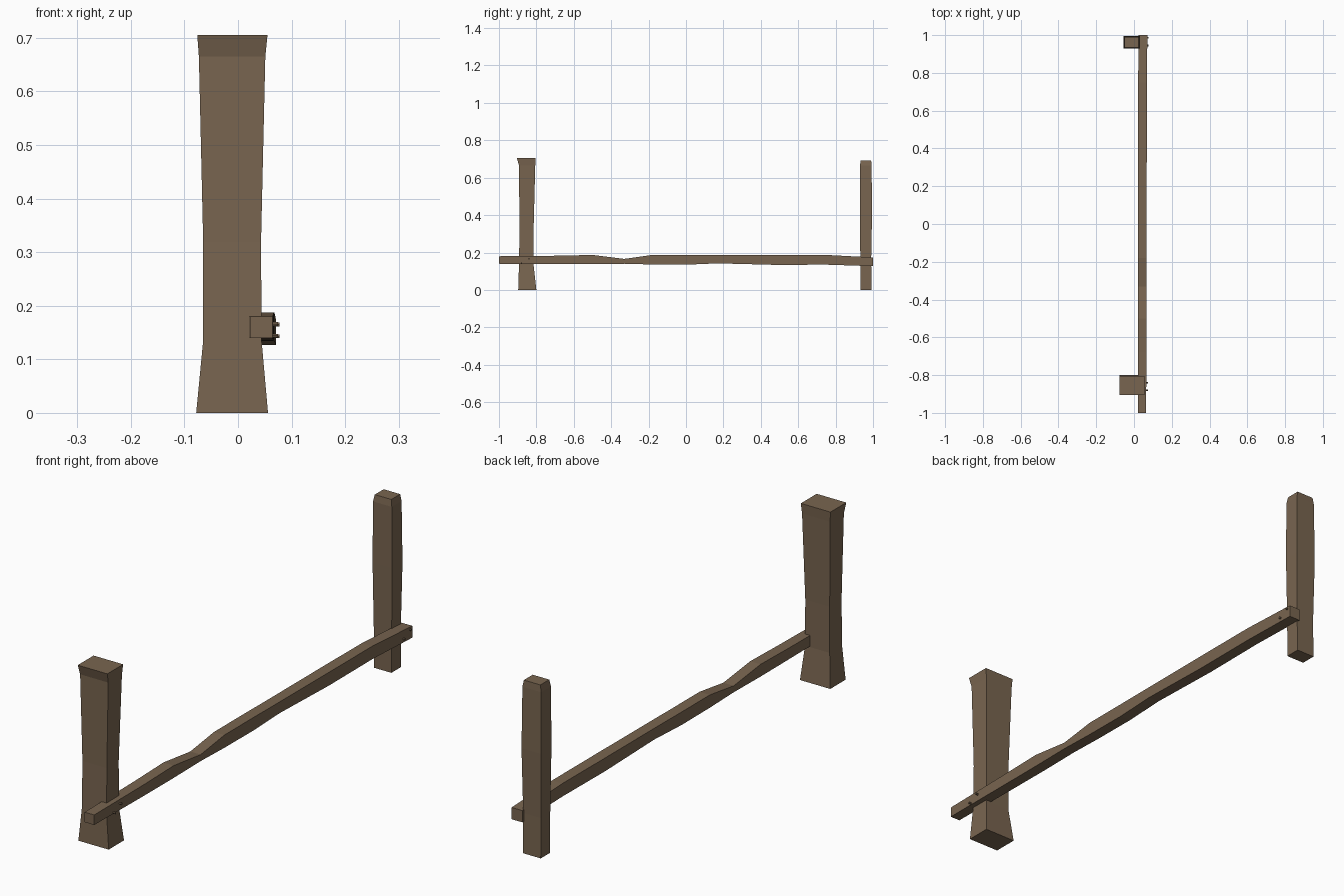
import bpy, bmesh
from mathutils import Vector

wood = bpy.data.materials.new("wood")
wood.diffuse_color = (0.19, 0.13, 0.08, 1)


def loft(name, sections):
    """Skin a list of four-cornered sections and cap both ends."""
    bm = bmesh.new()
    rings = [[bm.verts.new(p) for p in s] for s in sections]
    for a, b in zip(rings, rings[1:]):
        for i in range(4):
            j = (i + 1) % 4
            bm.faces.new((a[i], a[j], b[j], b[i]))
    bm.faces.new(rings[0])
    bm.faces.new(rings[-1])
    bmesh.ops.recalc_face_normals(bm, faces=bm.faces)
    me = bpy.data.meshes.new(name)
    bm.to_mesh(me)
    bm.free()
    me.materials.append(wood)
    ob = bpy.data.objects.new(name, me)
    bpy.context.collection.objects.link(ob)
    return ob


def post(name, levels):
    # each level: z, x0, x1, y0, y1
    return loft(name, [[(x0, y0, z), (x1, y0, z), (x1, y1, z), (x0, y1, z)]
                       for z, x0, x1, y0, y1 in levels])


# Thick flared front post
post("front_post", [
    (0.00, -0.078, 0.056, -0.897, -0.800),
    (0.135, -0.065, 0.044, -0.893, -0.815),
    (0.32, -0.065, 0.043, -0.890, -0.815),
    (0.665, -0.073, 0.051, -0.893, -0.806),
    (0.705, -0.076, 0.055, -0.904, -0.804)])

# Slimmer back post, slightly swollen in the middle
post("back_post", [
    (0.00, -0.052, 0.026, 0.932, 0.992),
    (0.16, -0.052, 0.027, 0.932, 0.990),
    (0.42, -0.056, 0.031, 0.930, 0.995),
    (0.665, -0.054, 0.029, 0.930, 0.992),
    (0.692, -0.049, 0.024, 0.934, 0.990)])

# Long uneven rail: y, x0, x1, bottom, top
rail = [(-1.00, 0.022, 0.064, 0.140, 0.180),
        (-0.68, 0.021, 0.066, 0.138, 0.183),
        (-0.50, 0.020, 0.066, 0.138, 0.187),
        (-0.33, 0.020, 0.066, 0.140, 0.166),
        (-0.18, 0.020, 0.066, 0.136, 0.187),
        (0.00, 0.020, 0.066, 0.135, 0.187),
        (0.17, 0.021, 0.067, 0.142, 0.187),
        (0.48, 0.021, 0.068, 0.134, 0.187),
        (0.75, 0.022, 0.068, 0.135, 0.187),
        (1.00, 0.024, 0.071, 0.127, 0.174)]
loft("rail", [[(x0, y, z0), (x1, y, z0), (x1, y, z1), (x0, y, z1)]
              for y, x0, x1, z0, z1 in rail])

# Small nails fixing the rail to the posts
for n, (x, y, z) in enumerate([(0.068, -0.84, 0.166), (0.068, -0.88, 0.144),
                               (0.070, 0.985, 0.165), (0.070, 0.945, 0.143)]):
    bpy.ops.mesh.primitive_cylinder_add(vertices=6, radius=0.004, depth=0.014,
                                        location=(x, y, z), rotation=(0, 1.5708, 0))
    ob = bpy.context.object
    ob.name = f"nail_{n + 1}"
    ob.data.materials.append(wood)
